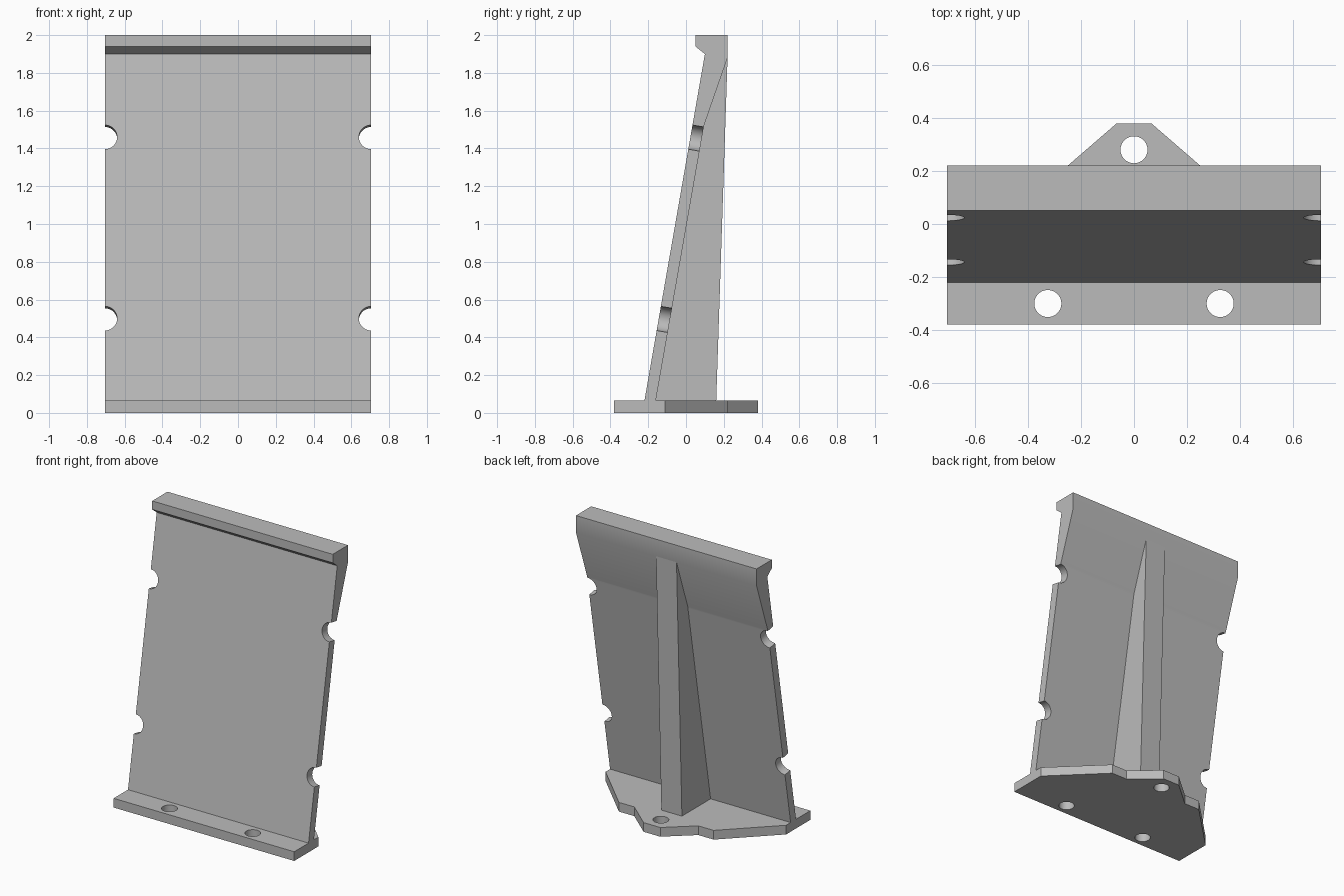
import bpy, bmesh, math
from mathutils import Vector

cube = bpy.data.objects.get("Cube")
if cube:
    bpy.data.objects.remove(cube)

grey = bpy.data.materials.new("plain grey")
grey.use_nodes = True
COLOUR = (0.5, 0.5, 0.5, 1)
grey.diffuse_color = COLOUR
grey.node_tree.nodes["Principled BSDF"].inputs["Base Color"].default_value = COLOUR


def prism(name, points, offset):
    """Extrude a closed outline of 3D points along an offset."""
    bm = bmesh.new()
    face = bm.faces.new([bm.verts.new(p) for p in points])
    moved = bmesh.ops.extrude_face_region(bm, geom=[face])["geom"]
    verts = [v for v in moved if isinstance(v, bmesh.types.BMVert)]
    bmesh.ops.translate(bm, verts=verts, vec=offset)
    bmesh.ops.recalc_face_normals(bm, faces=bm.faces)
    mesh = bpy.data.meshes.new(name)
    bm.to_mesh(mesh)
    bm.free()
    obj = bpy.data.objects.new(name, mesh)
    obj.data.materials.append(grey)
    bpy.context.collection.objects.link(obj)
    return obj


def side_prism(name, profile, half_width):
    """Extrude a side (y, z) profile evenly across x."""
    return prism(name, [(-half_width, y, z) for y, z in profile], (2 * half_width, 0, 0))


def drill(obj, centre, axis, radius):
    """Cut a round hole through the part."""
    bpy.ops.mesh.primitive_cylinder_add(vertices=48, radius=radius, depth=0.3, location=centre)
    cutter = bpy.context.object
    cutter.hide_render = True
    cutter.rotation_euler = Vector(axis).to_track_quat("Z", "Y").to_euler()
    cutter.data.materials.append(grey)
    cut = obj.modifiers.new("hole", "BOOLEAN")
    cut.operation = "DIFFERENCE"
    cut.solver = "EXACT"
    cut.object = cutter
    bpy.context.view_layer.objects.active = obj
    bpy.ops.object.modifier_apply(modifier=cut.name)
    bpy.data.objects.remove(cutter)


HALF = 0.705
BASE = 0.065

# Base plate with tapered rear corners and a rear lug
right_edge = [(HALF, -0.38), (HALF, -0.11), (0.37, 0.22), (0.25, 0.22), (0.065, 0.38)]
outline = right_edge + [(-x, y) for x, y in reversed(right_edge)]
base = prism("base_plate", [(x, y, 0) for x, y in outline], (0, 0, BASE))
for x, y in [(-0.325, -0.3), (0.325, -0.3), (0, 0.28)]:
    drill(base, (x, y, BASE / 2), (0, 0, 1), 0.051)

# Leaning panel with a thickened, lipped top
foot, head = Vector((0, -0.22, BASE)), Vector((0, 0.10, 1.90))
panel = side_prism("leaning_panel", [
    (foot.y, foot.z), (head.y, head.z), (0.05, 1.94), (0.05, 2),
    (0.22, 2), (0.22, 1.88), (0.095, 1.52), (-0.16, BASE)], HALF)

# Half-round notches in both panel edges, square to the panel
slope = head - foot
for z in (0.5, 1.46):
    centre = foot + slope * ((z - BASE) / slope.z)
    for side in (-1, 1):
        drill(panel, (side * HALF, centre.y, z), (0, slope.z, -slope.y), 0.065)

# Rear support rib, its front edge buried in the panel
rib = side_prism("rear_rib", [
    (-0.18, BASE), (0.16, BASE), (0.22, 1.88), (0.2, 1.88), (0.08, 1.55)], 0.08)

for obj in (base, panel, rib):
    bpy.ops.object.select_all(action="DESELECT")
    obj.select_set(True)
    bpy.context.view_layer.objects.active = obj
    bpy.ops.object.shade_smooth_by_angle(angle=math.radians(30))
